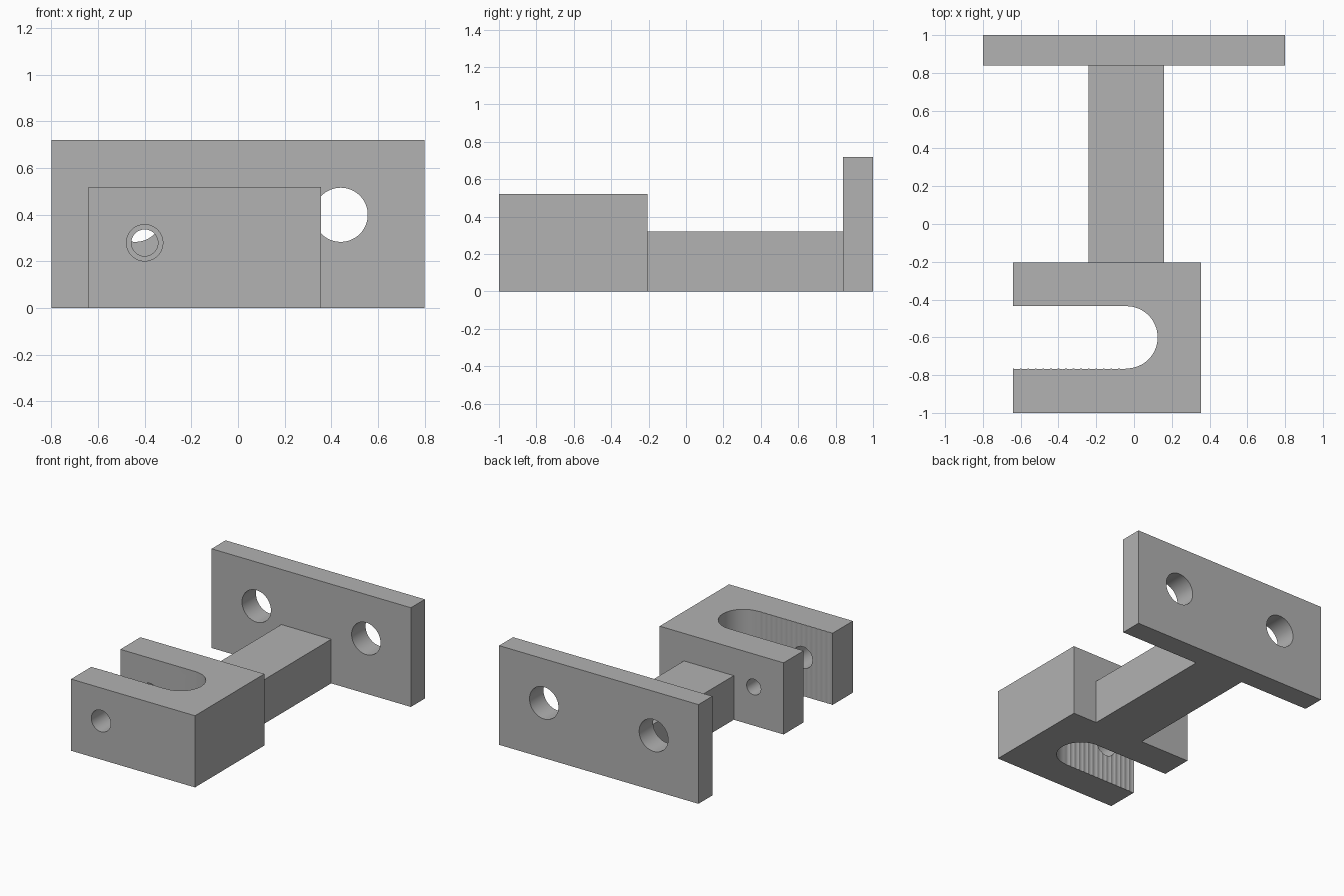
import bpy, bmesh, math
from mathutils import Matrix

cube = bpy.data.objects.get("Cube")
if cube:
    bpy.data.objects.remove(cube, do_unlink=True)

GREY = (0.445, 0.445, 0.445, 1)
grey = bpy.data.materials.new("plain grey")
grey.use_nodes = True
grey.diffuse_color = GREY
grey.node_tree.nodes["Principled BSDF"].inputs["Base Color"].default_value = GREY


def add_object(name, bm):
    bmesh.ops.recalc_face_normals(bm, faces=bm.faces)
    mesh = bpy.data.meshes.new(name)
    bm.to_mesh(mesh)
    bm.free()
    mesh.materials.append(grey)
    obj = bpy.data.objects.new(name, mesh)
    bpy.context.collection.objects.link(obj)
    return obj


def prism(name, outline, height):
    """Extrude a plan outline up from the ground."""
    bm = bmesh.new()
    face = bm.faces.new([bm.verts.new((x, y, 0)) for x, y in outline])
    top = bmesh.ops.extrude_face_region(bm, geom=[face])["geom"]
    verts = [v for v in top if isinstance(v, bmesh.types.BMVert)]
    bmesh.ops.translate(bm, verts=verts, vec=(0, 0, height))
    return add_object(name, bm)


def box(name, x0, x1, y0, y1, height):
    return prism(name, [(x0, y0), (x1, y0), (x1, y1), (x0, y1)], height)


def drill(target, x, y, z, radius, depth):
    """Cut a round hole along y and apply it."""
    bm = bmesh.new()
    matrix = Matrix.Translation((x, y, z)) @ Matrix.Rotation(math.pi / 2, 4, "X")
    bmesh.ops.create_cone(bm, cap_ends=True, segments=64, radius1=radius,
                          radius2=radius, depth=depth, matrix=matrix)
    cutter = add_object("hole_cutter", bm)
    cutter.hide_render = True
    mod = target.modifiers.new("hole", "BOOLEAN")
    mod.operation = "DIFFERENCE"
    mod.solver = "EXACT"
    mod.object = cutter
    bpy.context.view_layer.objects.active = target
    bpy.ops.object.modifier_apply(modifier=mod.name)
    bpy.data.objects.remove(cutter, do_unlink=True)


# Mounting plate with two bolt holes
plate = box("mounting_plate", -0.8, 0.8, 0.84, 1.0, 0.72)
for side in (-1, 1):
    drill(plate, side * 0.44, 0.92, 0.4, 0.116, 0.4)

# Connecting arm
arm = box("connecting_arm", -0.24, 0.16, -0.205, 0.84, 0.32)

# Slotted block: straight rear wall, round slot end, finely scalloped front wall
LEFT, RIGHT, FRONT, BACK = -0.64, 0.355, -1.0, -0.205
SLOT_X, SLOT_Y, SLOT_R = -0.04, -0.6, 0.165
outline = [(LEFT, FRONT), (RIGHT, FRONT), (RIGHT, BACK), (LEFT, BACK),
           (LEFT, SLOT_Y + SLOT_R)]
for i in range(33):
    a = math.pi / 2 - math.pi * i / 32
    outline.append((SLOT_X + SLOT_R * math.cos(a), SLOT_Y + SLOT_R * math.sin(a)))
SCALLOPS, STEPS = 15, 4
for i in range(1, SCALLOPS * STEPS + 1):
    t = i / (SCALLOPS * STEPS)
    dip = 0.004 * math.sin(math.pi * (i % STEPS) / STEPS)
    outline.append((SLOT_X + (LEFT - SLOT_X) * t, SLOT_Y - SLOT_R - dip))
block = prism("slotted_block", outline, 0.52)

# Cross hole: wide through the front jaw, narrow through the rear jaw
drill(block, -0.4, -0.88, 0.28, 0.078, 0.4)
drill(block, -0.4, -0.32, 0.28, 0.057, 0.4)

# Smooth the round walls, keep the edges sharp
for obj in (plate, arm, block):
    bpy.ops.object.select_all(action="DESELECT")
    obj.select_set(True)
    bpy.context.view_layer.objects.active = obj
    bpy.ops.object.shade_smooth_by_angle(angle=math.radians(20))
